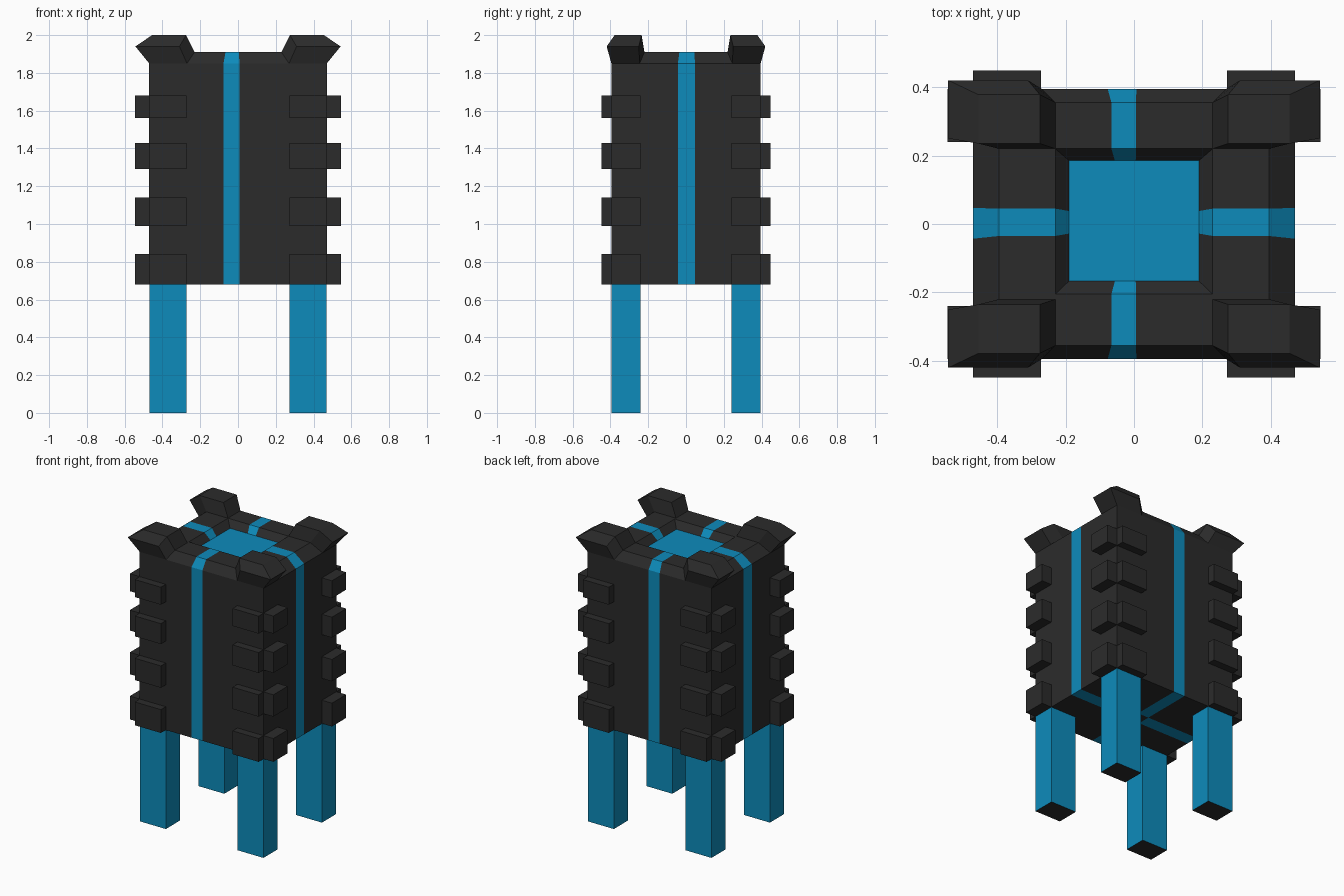
import bpy, bmesh

if "Cube" in bpy.data.objects:
    bpy.data.objects.remove(bpy.data.objects["Cube"])

def material(name, color):
    m = bpy.data.materials.new(name)
    m.diffuse_color = color
    m.use_nodes = True
    m.node_tree.nodes["Principled BSDF"].inputs["Base Color"].default_value = m.diffuse_color
    return m

DARK = material("dark", (0.024, 0.024, 0.024, 1))
BLUE = material("blue", (0.004, 0.26, 0.50, 1))

def finish(name, bm):
    bmesh.ops.recalc_face_normals(bm, faces=bm.faces)
    mesh = bpy.data.meshes.new(name)
    bm.to_mesh(mesh)
    bm.free()
    mesh.materials.append(DARK)
    mesh.materials.append(BLUE)
    obj = bpy.data.objects.new(name, mesh)
    bpy.context.collection.objects.link(obj)
    return obj

def box(bm, xs, ys, zs):
    verts = bmesh.ops.create_cube(bm, size=1)["verts"]
    for v in verts:
        v.co = [r[0] if c < 0 else r[1] for c, r in zip(v.co, (xs, ys, zs))]
    return {f for v in verts for f in v.link_faces}

CORNERS = [("front_left", -1, -1), ("front_right", 1, -1),
           ("back_left", -1, 1), ("back_right", 1, 1)]

# Body: stacked rings, the middle segment of each side is a blue stripe
def ring(bm, hx, y0, y1, z, sx, sy):
    a, b = sx
    c, d = sy
    pts = [(-hx, y0), (a, y0), (b, y0), (hx, y0), (hx, c), (hx, d),
           (hx, y1), (b, y1), (a, y1), (-hx, y1), (-hx, d), (-hx, c)]
    return [bm.verts.new((x, y, z)) for x, y in pts]

bm = bmesh.new()
wide, narrow = ((-0.077, 0.007), (-0.043, 0.047)), ((-0.066, 0.006), (-0.035, 0.045))
rings = [ring(bm, 0.47, -0.395, 0.395, 0.68, *wide),
         ring(bm, 0.47, -0.395, 0.395, 1.85, *wide),
         ring(bm, 0.395, -0.355, 0.355, 1.91, *narrow),
         ring(bm, 0.23, -0.205, 0.22, 1.91, *narrow),
         ring(bm, 0.19, -0.167, 0.185, 1.865, (-0.056, 0.005), (-0.028, 0.038))]
for lo, hi in zip(rings, rings[1:]):
    for i in range(12):
        j = (i + 1) % 12
        f = bm.faces.new((lo[i], lo[j], hi[j], hi[i]))
        f.material_index = 1 if i % 3 == 1 else 0
bm.faces.new(rings[-1]).material_index = 1

# Underside: three by three cells with a blue cross
r = rings[0]
(a, b), (c, d) = wide
mid = [bm.verts.new((x, y, 0.68)) for x, y in ((a, c), (b, c), (a, d), (b, d))]
grid = [[r[0], r[1], r[2], r[3]], [r[11], mid[0], mid[1], r[4]],
        [r[10], mid[2], mid[3], r[5]], [r[9], r[8], r[7], r[6]]]
for i in range(3):
    for j in range(3):
        f = bm.faces.new((grid[i][j], grid[i][j + 1], grid[i + 1][j + 1], grid[i + 1][j]))
        f.material_index = 1 if (i == 1) != (j == 1) else 0
finish("body", bm)

# Horn outlines: base on the body's corner, flared rim above it
BASE = [(0.23, 0.22, 1.91), (0.23, 0.355, 1.91), (0.27, 0.395, 1.85),
        (0.47, 0.395, 1.85), (0.47, 0.245, 1.85), (0.395, 0.22, 1.91)]
RIM = [(0.275, 0.235, 2.0), (0.275, 0.378, 2.0), (0.31, 0.42, 1.94),
       (0.543, 0.42, 1.94), (0.543, 0.25, 1.94), (0.455, 0.235, 2.0)]
PEAK = (0.455, 0.378, 2.0)
BUMP_Z = [(0.68, 0.84), (0.99, 1.14), (1.29, 1.43), (1.56, 1.68)]

for name, sx, sy in CORNERS:
    def place(p):
        return bm.verts.new((p[0] * sx, p[1] * sy, p[2]))

    def span(s, lo, hi):
        return sorted((s * lo, s * hi))

    # Corner horn
    bm = bmesh.new()
    base, rim, peak = [place(p) for p in BASE], [place(p) for p in RIM], place(PEAK)
    for i in range(6):
        j = (i + 1) % 6
        bm.faces.new((base[i], base[j], rim[j], rim[i]))
    bm.faces.new((rim[0], rim[1], peak, rim[5]))
    bm.faces.new((rim[1], rim[2], rim[3], peak))
    bm.faces.new((peak, rim[3], rim[4], rim[5]))
    finish(name + "_horn", bm)

    # Leg: blue with a dark sole
    bm = bmesh.new()
    for f in box(bm, span(sx, 0.272, 0.469), span(sy, 0.24, 0.394), (0, 0.68)):
        f.material_index = 0 if f.calc_center_median().z < 0.01 else 1
    finish(name + "_leg", bm)

    # Armour studs on both faces next to the corner
    bm = bmesh.new()
    for z in BUMP_Z:
        box(bm, span(sx, 0.272, 0.47), span(sy, 0.395, 0.448), z)
        box(bm, span(sx, 0.47, 0.545), span(sy, 0.24, 0.395), z)
    finish(name + "_studs", bm)
